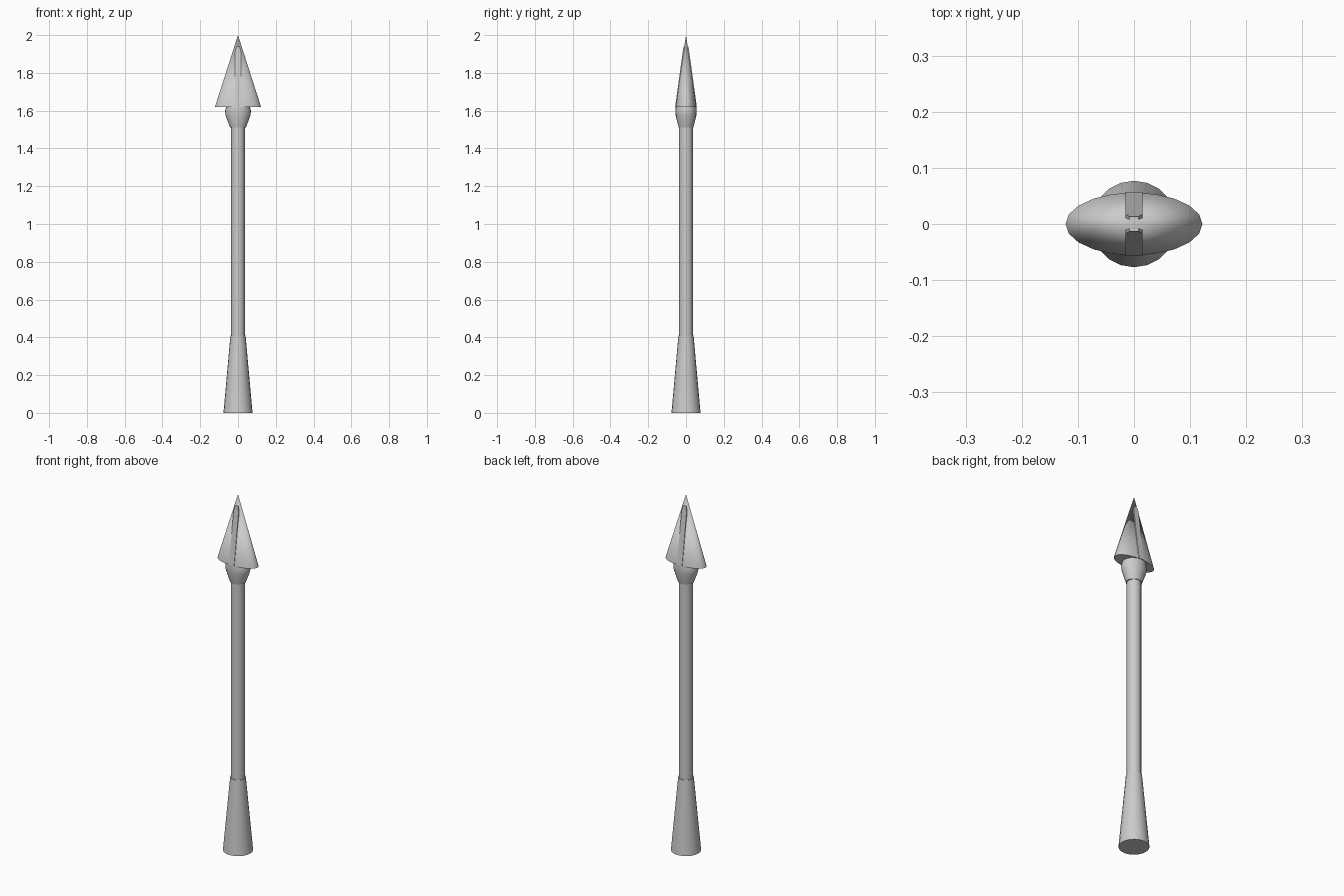
import bpy, bmesh, math

if "Cube" in bpy.data.objects:
    bpy.data.objects.remove(bpy.data.objects["Cube"])

SIDES = 20


def finish(name, bm):
    bmesh.ops.recalc_face_normals(bm, faces=bm.faces)
    mesh = bpy.data.meshes.new(name)
    bm.to_mesh(mesh)
    bm.free()
    obj = bpy.data.objects.new(name, mesh)
    bpy.context.collection.objects.link(obj)
    bpy.ops.object.select_all(action='DESELECT')
    obj.select_set(True)
    bpy.context.view_layer.objects.active = obj
    bpy.ops.object.shade_smooth_by_angle(angle=math.radians(40))
    return obj


def loft(name, rings, closed_ends=True):
    """Stack elliptical rings given as (x radius, y radius, z); radius 0 is a tip."""
    bm = bmesh.new()
    loops = []
    for rx, ry, z in rings:
        if rx == 0:
            loops.append([bm.verts.new((0, 0, z))] * SIDES)
            continue
        angles = [math.tau * i / SIDES for i in range(SIDES)]
        loops.append([bm.verts.new((rx * math.cos(a), ry * math.sin(a), z)) for a in angles])
    for low, high in zip(loops, loops[1:]):
        for i in range(SIDES):
            j = (i + 1) % SIDES
            corners = dict.fromkeys((low[i], low[j], high[j], high[i]))
            bm.faces.new(list(corners))
    if closed_ends:
        for loop in (loops[0], loops[-1]):
            if loop[0] is not loop[1]:
                bm.faces.new(loop)
    return finish(name, bm)


# Long round shaft
loft("shaft", [(0.036, 0.036, 0), (0.036, 0.036, 1.54)])

# Flared butt sleeve, open in the middle where the shaft ends
loft("butt_flare", [(0.036, 0.036, 0), (0.077, 0.077, 0), (0.04, 0.04, 0.41), (0.036, 0.036, 0.41)], False)

# Bulging collar under the head
loft("collar", [(0.042, 0.039, 1.51), (0.066, 0.055, 1.575), (0.069, 0.056, 1.60), (0.062, 0.055, 1.622)])

# Flattened spear point
loft("spear_head", [(0.122, 0.056, 1.62), (0, 0, 2.0)])

# Thin raised rib on the front and back of the point
outline = [(-0.0155, 1.621), (0.0155, 1.621), (0.0155, 1.91), (0.008, 1.94), (-0.008, 1.94), (-0.0155, 1.91)]
for side, name in ((-1, "front_rib"), (1, "back_rib")):
    bm = bmesh.new()
    outer, inner = [], []
    for x, z in outline:
        y = 0.0575 - (z - 1.62) * 0.138
        outer.append(bm.verts.new((x, side * y, z)))
        inner.append(bm.verts.new((x, side * (y - 0.010), z)))
    bm.faces.new(outer)
    bm.faces.new(inner[::-1])
    for i in range(len(outline)):
        j = (i + 1) % len(outline)
        bm.faces.new((outer[i], outer[j], inner[j], inner[i]))
    finish(name, bm)
